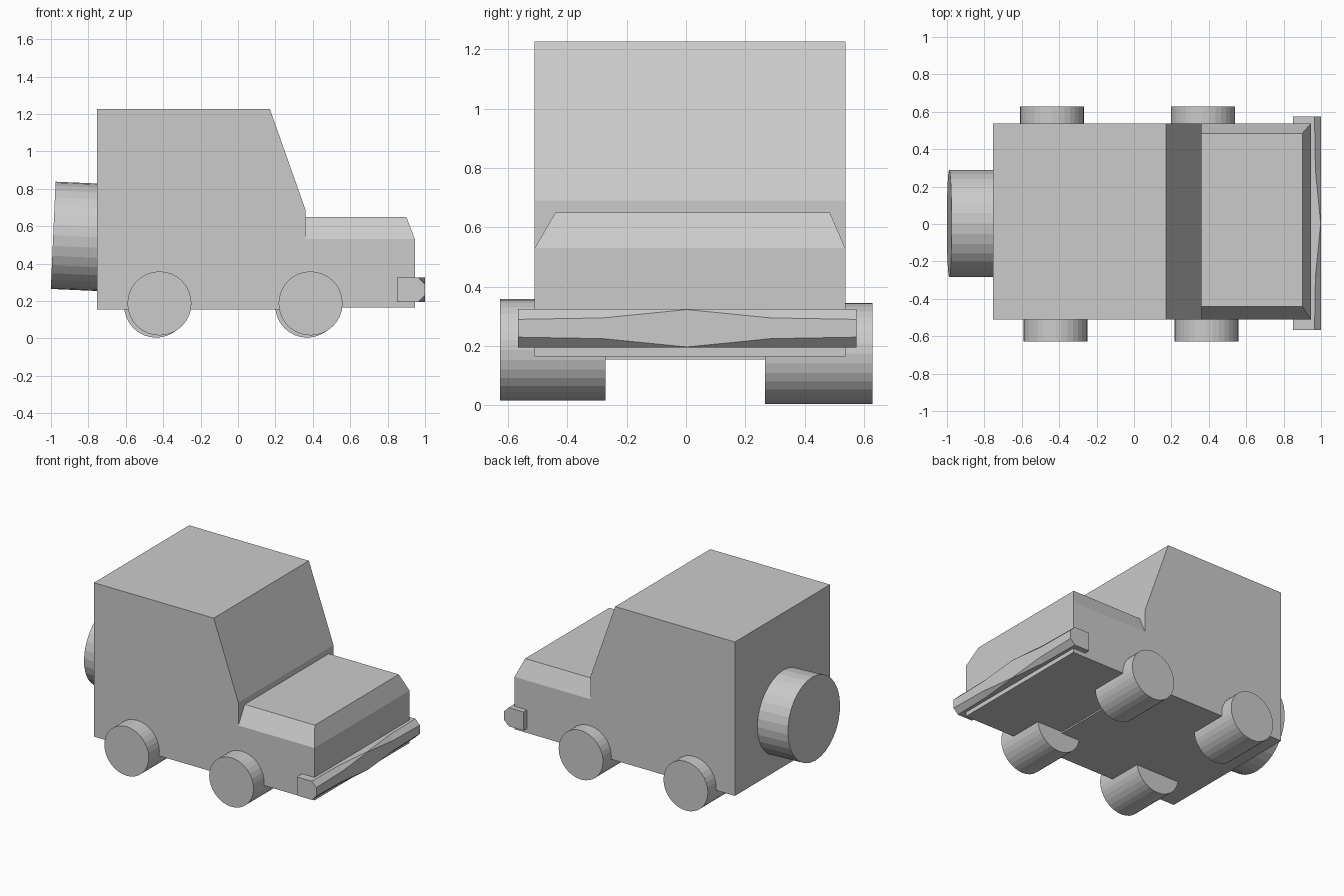
import bpy
import bmesh
from math import pi
from mathutils import Vector

cube = bpy.data.objects.get("Cube")
if cube:
    bpy.data.objects.remove(cube, do_unlink=True)

grey = bpy.data.materials.new("plain grey")
grey.use_nodes = True
grey.diffuse_color = (0.6, 0.6, 0.6, 1)
grey.node_tree.nodes["Principled BSDF"].inputs["Base Color"].default_value = (0.6, 0.6, 0.6, 1)


def finish(name, bm):
    bmesh.ops.recalc_face_normals(bm, faces=bm.faces)
    mesh = bpy.data.meshes.new(name)
    bm.to_mesh(mesh)
    bm.free()
    mesh.materials.append(grey)
    obj = bpy.data.objects.new(name, mesh)
    bpy.context.collection.objects.link(obj)
    return obj


def loft(name, sections):
    """Skin a row of equal-length outlines and cap both ends."""
    bm = bmesh.new()
    rings = [[bm.verts.new(p) for p in s] for s in sections]
    for a, b in zip(rings, rings[1:]):
        for i in range(len(a)):
            j = (i + 1) % len(a)
            bm.faces.new((a[i], a[j], b[j], b[i]))
    bm.faces.new(rings[0])
    bm.faces.new(rings[-1])
    return finish(name, bm)


def cylinder(name, start, end, radius):
    """Flat-sided drum between two points."""
    start, end = Vector(start), Vector(end)
    axis = end - start
    bm = bmesh.new()
    bmesh.ops.create_cone(bm, cap_ends=True, segments=32, radius1=radius,
                          radius2=radius, depth=axis.length)
    obj = finish(name, bm)
    obj.location = (start + end) / 2
    obj.rotation_euler = axis.to_track_quat('Z', 'Y').to_euler()
    return obj


RIGHT, LEFT = -0.51, 0.537

# Cabin: side profile with a sloping windscreen
profile = [(-0.753, 0.155), (0.36, 0.155), (0.36, 0.69), (0.17, 1.227), (-0.753, 1.227)]
loft("cabin", [[(x, y, z) for x, z in profile] for y in (RIGHT, LEFT)])


# Bonnet: box with a tapered top
def rectangle(front, right, left, z):
    return [(0.355, right, z), (front, right, z), (front, left, z), (0.355, left, z)]


loft("bonnet", [rectangle(0.946, RIGHT, LEFT, 0.165),
                rectangle(0.946, RIGHT, LEFT, 0.53),
                rectangle(0.9, -0.44, 0.485, 0.65)])


# Bumper: bar whose front chamfers fade out at the middle
def bumper_section(y, c):
    low, high = 0.195, 0.325
    return [(0.85, y, low), (1 - c, y, low), (1, y, low + c),
            (1, y, high - c), (1 - c, y, high), (0.85, y, high)]


loft("bumper", [bumper_section(y, c) for y, c in
                ((-0.566, 0.035), (-0.28, 0.03), (0.003, 0.002),
                 (0.285, 0.03), (0.574, 0.035))])

# Road wheels: the left pair sits slightly further back and lower
for side, inner, outer, shift, z in (("right", -0.272, -0.627, 0, 0.187),
                                     ("left", 0.266, 0.629, -0.018, 0.175)):
    for end, x in (("front", 0.388), ("rear", -0.42)):
        cylinder(f"{end}_{side}_wheel", (x + shift, inner, z), (x + shift, outer, z), 0.171)

# Spare wheel, leaning slightly forward
cylinder("spare_wheel", (-0.74, 0.003, 0.54), (-0.988, 0.003, 0.551), 0.287)
